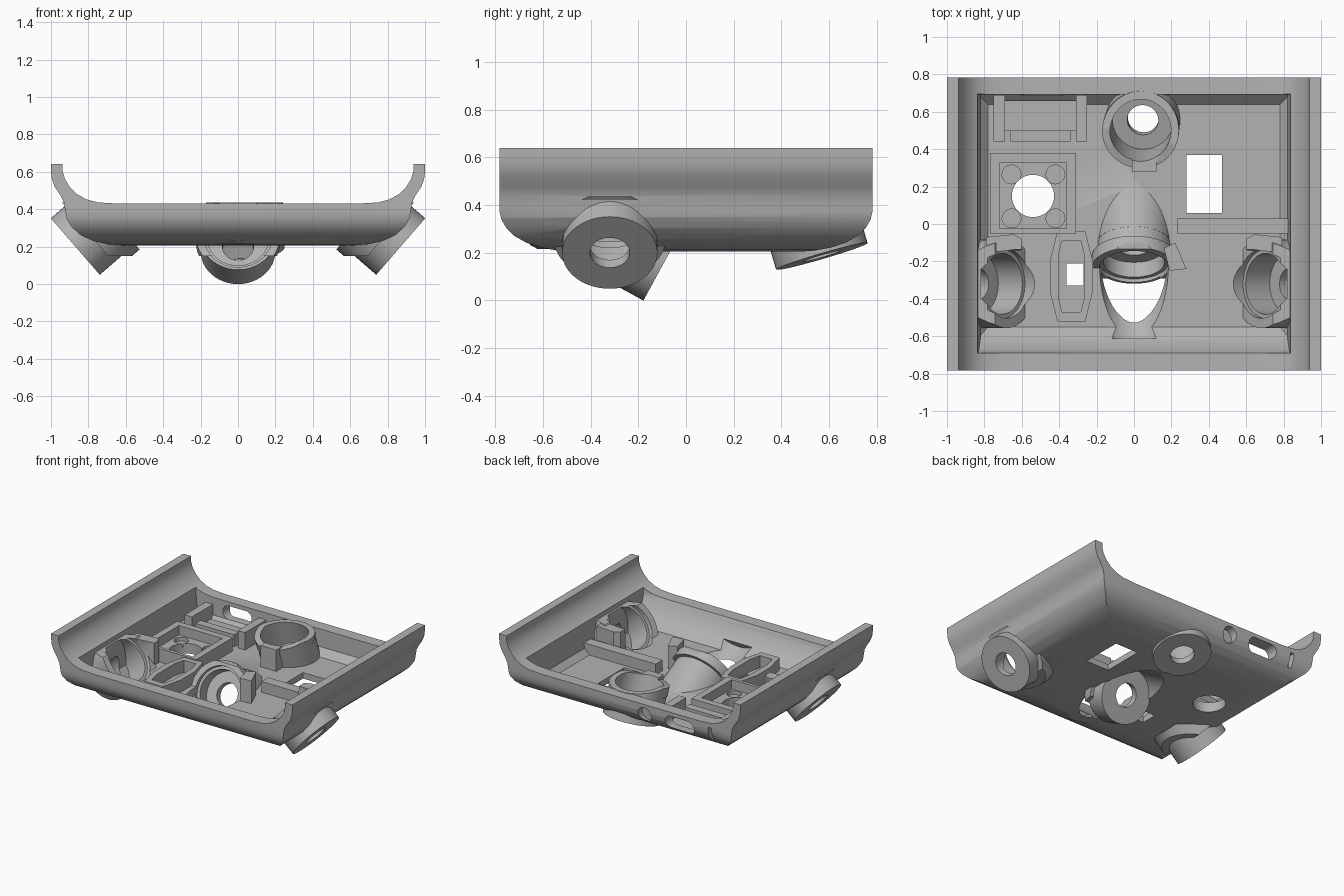
import bpy, bmesh, math
from mathutils import Vector

if "Cube" in bpy.data.objects:
    bpy.data.objects.remove(bpy.data.objects["Cube"])

grey = bpy.data.materials.new("plastic grey")
grey.diffuse_color = (0.45, 0.45, 0.45, 1)
grey.use_nodes = True
grey.node_tree.nodes["Principled BSDF"].inputs["Base Color"].default_value = grey.diffuse_color


def finish(name, bm):
    bmesh.ops.recalc_face_normals(bm, faces=bm.faces)
    me = bpy.data.meshes.new(name)
    bm.to_mesh(me)
    bm.free()
    me.materials.append(grey)
    ob = bpy.data.objects.new(name, me)
    bpy.context.collection.objects.link(ob)
    return ob


def box(name, x0, x1, y0, y1, z0, z1):
    bm = bmesh.new()
    bmesh.ops.create_cube(bm, size=1)
    for v in bm.verts:
        v.co = ((x0, x1)[v.co.x > 0], (y0, y1)[v.co.y > 0], (z0, z1)[v.co.z > 0])
    return finish(name, bm)


def prism(name, pts, depth, axis):
    """Extrude a closed outline along x, y or z."""
    bm = bmesh.new()
    place = {'x': lambda a, b, d: (d, a, b), 'y': lambda a, b, d: (a, d, b),
             'z': lambda a, b, d: (a, b, d)}[axis]
    f = bm.faces.new([bm.verts.new(place(a, b, depth[0])) for a, b in pts])
    g = bmesh.ops.extrude_face_region(bm, geom=[f])
    move = place(0, 0, depth[1] - depth[0])
    bmesh.ops.translate(bm, vec=move, verts=[v for v in g['geom'] if isinstance(v, bmesh.types.BMVert)])
    return finish(name, bm)


def tube(name, end, d, r, t0, t1):
    """Cylinder along d, measured from the point end."""
    d = Vector(d).normalized()
    bm = bmesh.new()
    bmesh.ops.create_cone(bm, cap_ends=True, segments=48, radius1=r, radius2=r, depth=t1 - t0)
    q = Vector((0, 0, 1)).rotation_difference(d)
    for v in bm.verts:
        v.co = q @ v.co + Vector(end) + d * (t0 + t1) / 2
    return finish(name, bm)


def combine(a, b, op):
    m = a.modifiers.new("bool", 'BOOLEAN')
    m.operation, m.object, m.solver = op, b, 'EXACT'
    bpy.context.view_layer.objects.active = a
    bpy.ops.object.modifier_apply(modifier=m.name)
    bpy.data.objects.remove(b)
    return a


def add(b):
    combine(tray, b, 'UNION')


def cut(b, a=None):
    combine(a or tray, b, 'DIFFERENCE')


def clip(ob, z0, z1, x=2):
    return combine(ob, box("clip", -x, x, -2, 2, z0, z1), 'INTERSECT')


def mirrored(half):
    return half + [(-a, b) for a, b in reversed(half)]


# tray shell: flared cross-section trimmed by the rounded front and back
section = mirrored([(.60, .205), (.69, .212), (.77, .228), (.84, .26), (.89, .305), (.917, .35),
                    (.925, .40), (.932, .44), (.95, .475), (.98, .52), (.995, .56), (1, .60), (1, .64),
                    (.937, .64), (.937, .60), (.925, .56), (.90, .52), (.86, .48), (.81, .452),
                    (.75, .436), (.65, .43)])
tray = prism("tray", section, (-.783, .783), 'y')
side = mirrored([(.46, .203), (.54, .209), (.61, .222), (.67, .242), (.72, .27),
                 (.755, .305), (.775, .34), (.783, .375), (.783, .70)])
combine(tray, prism("ends", side, (-1.1, 1.1), 'x'), 'INTERSECT')

# cavity
cavity = prism("cavity", mirrored([(.78, .25), (.82, .29), (.855, .66)]), (-.9, .9), 'y')
yz = [(-.55, .25), (.64, .25), (.69, .30), (.70, .70), (-.69, .70), (-.69, .43), (-.67, .385), (-.62, .31)]
combine(cavity, prism("cavity_ends", yz, (-1, 1), 'x'), 'INTERSECT')
cut(cavity)

# sensor tubes: end-face centre, axis, collar height, channel end, collar start, radius, x limit
TOP = .434
middle = ((0, -.083, .175), (0, -.88, .48))
rear = ((.05, .57, .185), (-.06, -.28, .96))
tubes = [(*middle, .17, .53, .10, .225, 2), (*rear, .27, .27, .2, .205, 2)]
for s in (-1, 1):
    tubes.append(((s * .87, -.32, .2), (-s * .756, 0, .655), .25, .5, .10, .237, .818))

# dome over the view opening behind the middle tube
add(clip(tube("dome", *middle, .2008, -.45, .03), .22, TOP))
for end, d, top, far, low, rad, lim in tubes:
    add(clip(tube("barrel", end, d, .2, 0, top - .01), -1, TOP))
    if far > top:
        add(clip(tube("channel_shell", end, d, rad - .002, top - .02, far), .215, .2485))
    add(clip(tube("collar", end, d, rad, low, top), .15, TOP + .001))
# locating tabs
add(prism("tab", [(.16, -.13), (.22, -.10), (.28, -.24), (.19, -.25)], (.235, .42), 'z'))
add(box("tab", -.01, .12, .28, .40, .24, .41))
for s in (-1, 1):
    add(prism("tab", [(s * .79, -.15), (s * .60, -.14), (s * .60, -.08), (s * .64, -.055), (s * .79, -.07)],
              (.262, .428), 'z'))
for end, d, top, far, low, rad, lim in tubes:
    cut(tube("hole", end, d, .083, -.05, .12))
    cut(clip(tube("bore", end, d, .163, .05, top + .06), -1, 1.5, lim))
    if far > top:
        cut(clip(tube("channel", end, d, .184, top - .03, far - .003), -1, 1.5, lim - .004))
cut(tube("view_opening", *middle, .188, -.45, 0))

# floor openings
cut(box("window", .28, .47, .06, .37, 0, .3))
cut(box("small_window", -.36, -.27, -.33, -.21, 0, .3))
cut(tube("round_window", (-.54, .15, 0), (0, 0, 1), .113, 0, .4))

# back wall openings, the round and thin ones are blind
cut(tube("jack_recess", (-.20, .725, .35), (0, 1, 0), .055, 0, .3))
slot = box("slot", -.56, -.42, .6, .9, .30, .40)
for x in (-.56, -.42):
    combine(slot, tube("slot_end", (x, .61, .35), (0, 1, 0), .05, 0, .28), 'UNION')
cut(slot)
cut(box("thin_slot", -.76, -.73, .725, .9, .30, .40))

# square board mount with four round recesses
mount = box("board_mount", -.77, -.31, -.05, .38, .24, .35)
cut(box("pocket", -.72, -.36, -.025, .33, .28, .5), mount)
cut(tube("mount_window", (-.54, .15, .2), (0, 0, 1), .113, 0, .3), mount)
for x in (-.655, -.42):
    for y in (.03, .265):
        cut(tube("recess", (x, y, .252), (0, 0, 1), .05, 0, .2), mount)


# elongated switch holder
def octagon(x0, x1, y0, y1, c, e):
    return [(x0, y0 + e), (x0 + c, y0), (x1 - c, y0), (x1, y0 + e),
            (x1, y1 - e), (x1 - c, y1), (x0 + c, y1), (x0, y1 - e)]


holder = prism("switch_holder", octagon(-.45, -.22, -.52, -.04, .04, .16), (.24, .34), 'z')
cut(prism("holder_pocket", octagon(-.405, -.265, -.47, -.09, .02, .08), (.2, .5), 'z'), holder)

# connector bracket: two side walls, a low front wall and a raised floor
for i, x in enumerate((-.75, -.31)):
    box(f"bracket_wall_{i}", x, x + .06, .44, .69, .262, .38)
    box(f"bracket_foot_{i}", x, x + .06, .44, .64, .24, .30)
box("bracket_front", -.66, -.34, .44, .50, .24, .34)
box("bracket_floor", -.70, -.30, .50, .66, .245, .28)

# support bar on the right of the floor
box("support_bar", .23, .825, -.05, .03, .255, .33)
box("support_bar_foot", .23, .78, -.05, .03, .24, .30)

for ob in bpy.context.scene.objects:
    ob.select_set(True)
bpy.context.view_layer.objects.active = tray
bpy.ops.object.shade_smooth_by_angle(angle=math.radians(30))
